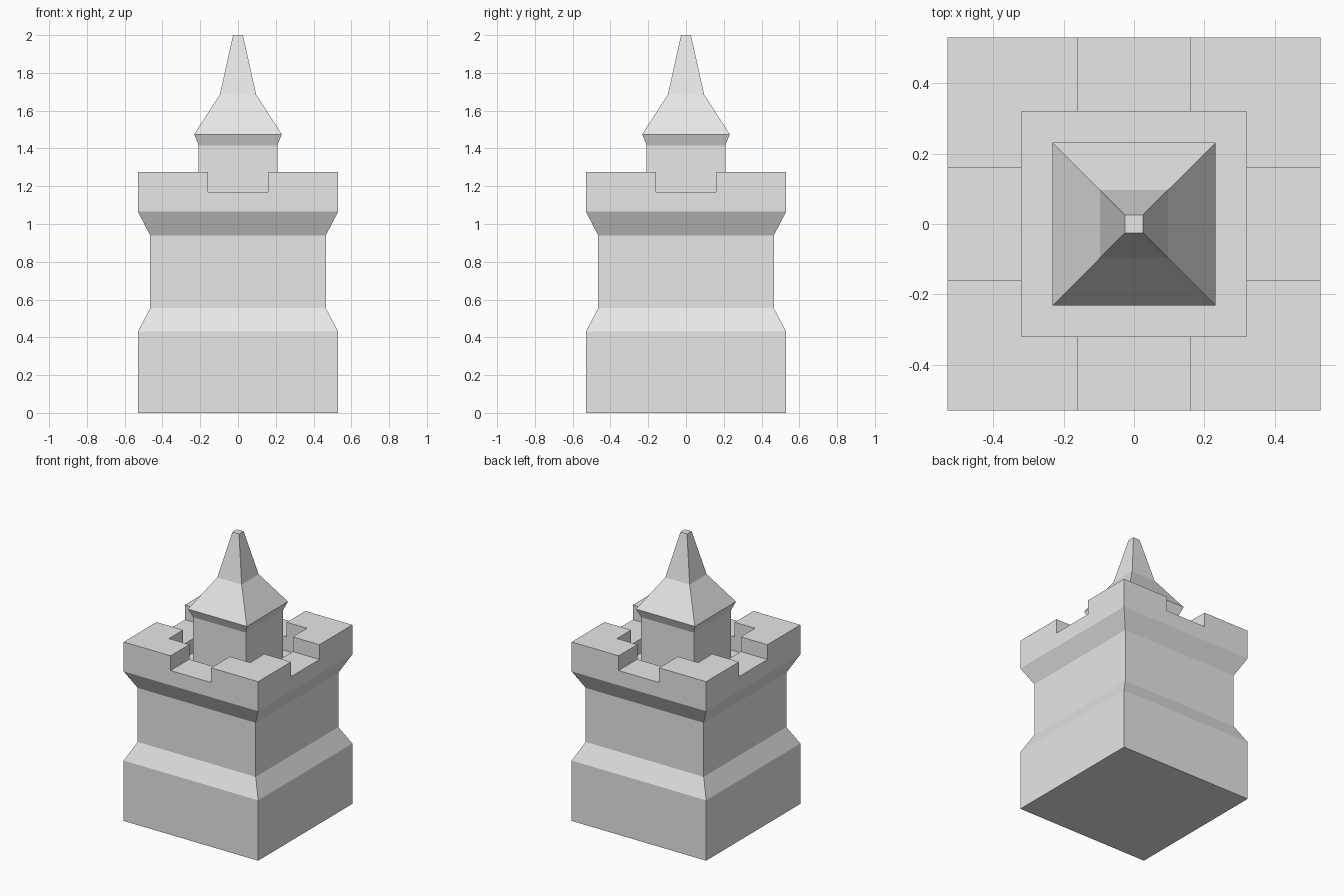
import bpy
import bmesh

cube = bpy.data.objects.get("Cube")
if cube:
    bpy.data.objects.remove(cube, do_unlink=True)

GREY = (0.8, 0.8, 0.8, 1.0)
stone = bpy.data.materials.new("grey_stone")
stone.use_nodes = True
stone.diffuse_color = GREY
stone.node_tree.nodes["Principled BSDF"].inputs["Base Color"].default_value = GREY

HALF = 0.53      # outer half width of base and parapet
INNER = 0.32     # inner half width of parapet
GAP = 0.16       # half width of each notch
DECK, SILL, TOP = 1.07, 1.17, 1.275


def finish(name, bm):
    bmesh.ops.recalc_face_normals(bm, faces=bm.faces)
    mesh = bpy.data.meshes.new(name)
    bm.to_mesh(mesh)
    bm.free()
    mesh.materials.append(stone)
    obj = bpy.data.objects.new(name, mesh)
    bpy.context.collection.objects.link(obj)
    return obj


def square_loft(name, profile):
    """Loft square rings given as (half width, height), capped at both ends."""
    bm = bmesh.new()
    rings = [[bm.verts.new((sx * r, sy * r, z))
              for sx, sy in ((-1, -1), (1, -1), (1, 1), (-1, 1))]
             for r, z in profile]
    for low, high in zip(rings, rings[1:]):
        for i in range(4):
            j = (i + 1) % 4
            bm.faces.new((low[i], low[j], high[j], high[i]))
    bm.faces.new(rings[0])
    bm.faces.new(rings[-1])
    return finish(name, bm)


# Main body: plinth, shaft, cornice, parapet sill and sunken deck
square_loft("tower_body", [
    (HALF, 0), (HALF, 0.43), (0.465, 0.555), (0.465, 0.94),
    (HALF, 1.065), (HALF, SILL), (INNER, SILL), (INNER, DECK)])

# Turret with overhanging, two-pitch spire
square_loft("turret_and_spire", [
    (0.208, DECK), (0.208, 1.415), (0.232, 1.475),
    (0.096, 1.685), (0.026, 2.0)])

# L-shaped corner merlons
outline = [(GAP, INNER), (INNER, INNER), (INNER, GAP),
           (HALF, GAP), (HALF, HALF), (GAP, HALF)]
for side, sx in (("left", 1), ("right", -1)):
    for end, sy in (("front", -1), ("back", 1)):
        bm = bmesh.new()
        low = [bm.verts.new((sx * x, sy * y, SILL)) for x, y in outline]
        high = [bm.verts.new((sx * x, sy * y, TOP)) for x, y in outline]
        bm.faces.new(low)
        bm.faces.new(high)
        for i in range(len(outline)):
            j = (i + 1) % len(outline)
            bm.faces.new((low[i], low[j], high[j], high[i]))
        finish(f"{end}_{side}_merlon", bm)
